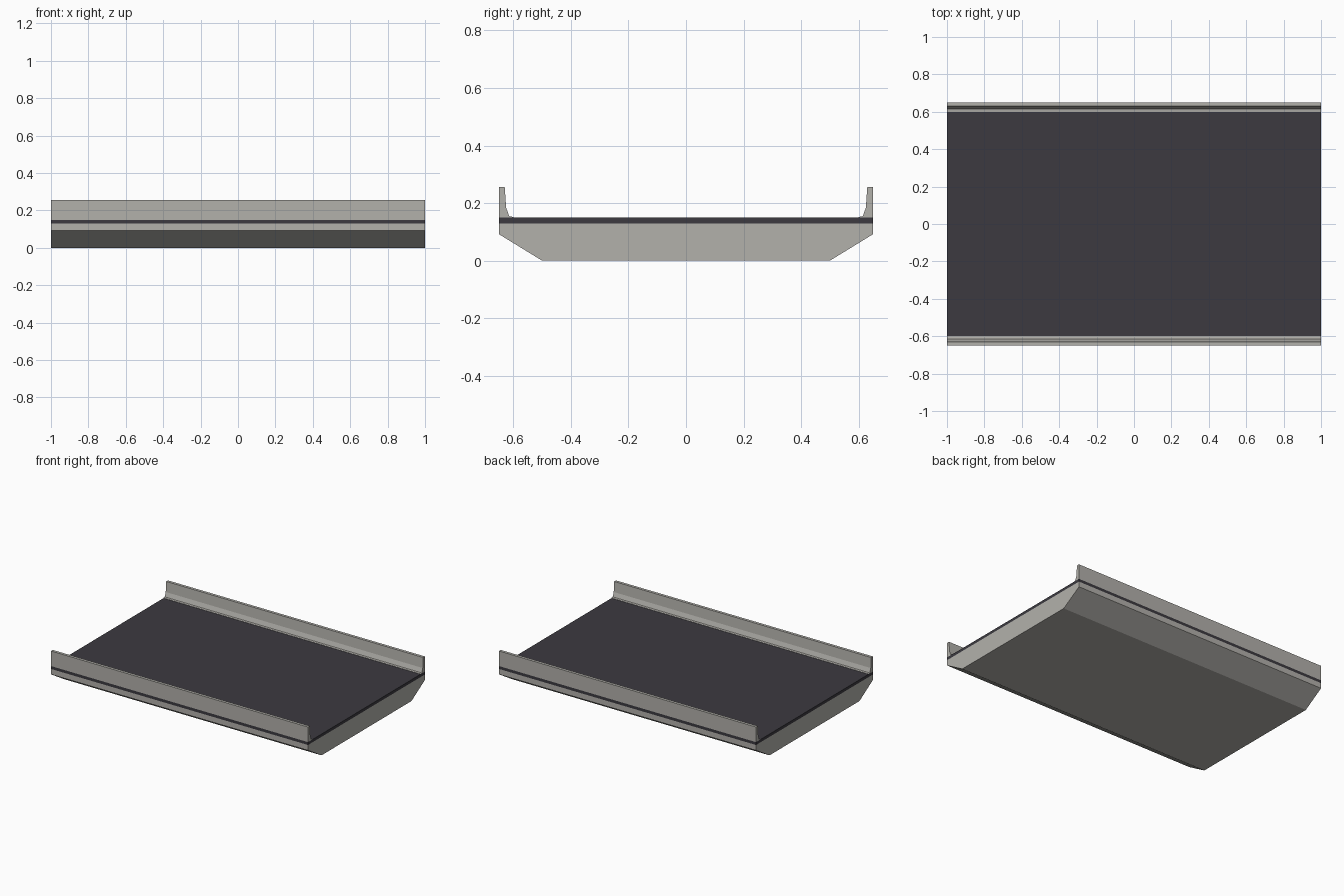
import bpy
import bmesh

cube = bpy.data.objects.get("Cube")
if cube:
    bpy.data.objects.remove(cube, do_unlink=True)


def make_material(name, color):
    mat = bpy.data.materials.new(name)
    mat.use_nodes = True
    mat.diffuse_color = color
    mat.node_tree.nodes["Principled BSDF"].inputs["Base Color"].default_value = color
    return mat


concrete = make_material("concrete", (0.45, 0.44, 0.41, 1))
asphalt = make_material("asphalt", (0.045, 0.042, 0.051, 1))


def extrude_profile(name, profile, mat, length=2.0):
    """Sweep a closed (y, z) profile along x, centred on the origin."""
    bm = bmesh.new()
    face = bm.faces.new([bm.verts.new((-length / 2, y, z)) for y, z in profile])
    result = bmesh.ops.extrude_face_region(bm, geom=[face])
    verts = [g for g in result["geom"] if isinstance(g, bmesh.types.BMVert)]
    bmesh.ops.translate(bm, verts=verts, vec=(length, 0, 0))
    bmesh.ops.recalc_face_normals(bm, faces=bm.faces)
    mesh = bpy.data.meshes.new(name)
    bm.to_mesh(mesh)
    bm.free()
    mesh.materials.append(mat)
    obj = bpy.data.objects.new(name, mesh)
    bpy.context.collection.objects.link(obj)
    return obj


def mirrored(half):
    """Complete a symmetric profile from its +y half."""
    return half + [(-y, z) for y, z in reversed(half)]


# Concrete girder with chamfered lower edges
extrude_profile("bridge_deck", mirrored([(0.5, 0), (0.65, 0.092), (0.65, 0.13)]), concrete)

# Full-width road surface
extrude_profile("road_surface", mirrored([(0.65, 0.13), (0.65, 0.15)]), asphalt)

# Stepped safety barriers along both edges
barrier = [(0.65, 0.15), (0.65, 0.256), (0.63, 0.256), (0.625, 0.184),
           (0.614, 0.154), (0.6, 0.152), (0.6, 0.15)]
for name, side in (("front_barrier", -1), ("back_barrier", 1)):
    extrude_profile(name, [(side * y, z) for y, z in barrier], concrete)
